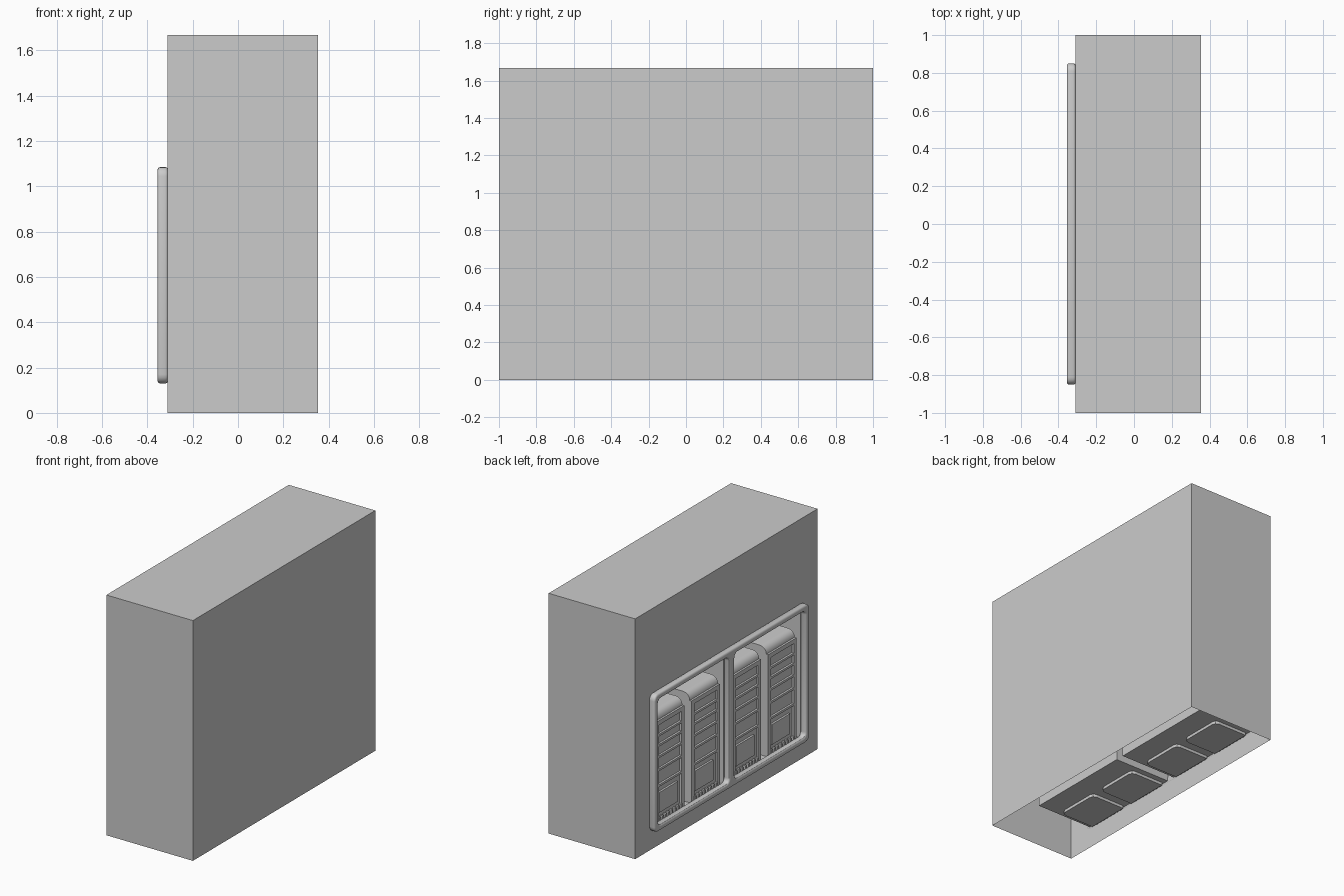
import bpy, bmesh, math
from mathutils import Vector, Matrix

if "Cube" in bpy.data.objects:
    bpy.data.objects.remove(bpy.data.objects["Cube"])

grey = bpy.data.materials.new("light_grey")
grey.use_nodes = True
grey.diffuse_color = (0.6, 0.6, 0.6, 1)
grey.node_tree.nodes["Principled BSDF"].inputs["Base Color"].default_value = (0.6, 0.6, 0.6, 1)

WALL, BACK, EAST, TOP = -0.31, 0.12, 0.354, 1.667
FLOOR, CEIL = 0.15, 1.06
BAYS = [(-0.81, -0.03), (0.03, 0.81)]


def finish(name, bm):
    mesh = bpy.data.meshes.new(name)
    bm.to_mesh(mesh)
    bm.free()
    obj = bpy.data.objects.new(name, mesh)
    bpy.context.collection.objects.link(obj)
    mesh.materials.append(grey)
    return obj


def box(bm, lo, hi):
    lo, hi = Vector(lo), Vector(hi)
    mat = Matrix.Translation((lo + hi) / 2) @ Matrix.Diagonal((*(hi - lo), 1))
    return bmesh.ops.create_cube(bm, size=1, matrix=mat)["verts"]


def drop_faces(bm, verts, axis, value):
    faces = {f for v in verts for f in v.link_faces
             if all(abs(w.co[axis] - value) < 1e-4 for w in f.verts)}
    bmesh.ops.delete(bm, geom=list(faces), context='FACES')


# Housing: thin shell, open below and with a pierced wall on the right
bm = bmesh.new()
shell = box(bm, (WALL, -1, 0), (EAST, 1, TOP))
drop_faces(bm, shell, 2, 0)
drop_faces(bm, shell, 0, WALL)
ys = [-1] + [y for bay in BAYS for y in bay] + [1]
zs = [0, FLOOR, CEIL, TOP]
for i in range(5):
    for j in range(3):
        if j == 1 and i in (1, 3):
            continue
        corners = [(ys[i], zs[j]), (ys[i], zs[j + 1]), (ys[i + 1], zs[j + 1]), (ys[i + 1], zs[j])]
        bm.faces.new([bm.verts.new((WALL, y, z)) for y, z in corners])
bmesh.ops.remove_doubles(bm, verts=bm.verts, dist=1e-4)
finish("housing", bm)

# Recessed bays, open toward the right side
for n, (y0, y1) in enumerate(BAYS):
    bm = bmesh.new()
    drop_faces(bm, box(bm, (WALL, y0, FLOOR), (BACK, y1, CEIL)), 0, WALL)
    finish(f"bay_{n + 1}", bm)


# Raised window frame with rounded corners and two openings
def rounded_loop(curve, y0, y1, z0, z1, r):
    pts = []
    centres = [(y1 - r, z1 - r), (y0 + r, z1 - r), (y0 + r, z0 + r), (y1 - r, z0 + r)]
    for k, (cy, cz) in enumerate(centres):
        for s in range(5):
            a = math.pi / 2 * (k + s / 4)
            pts.append((cy + r * math.cos(a), cz + r * math.sin(a)))
    spline = curve.splines.new('POLY')
    spline.points.add(len(pts) - 1)
    for p, (y, z) in zip(spline.points, pts):
        p.co = (y, z, 0, 1)
    spline.use_cyclic_u = True


curve = bpy.data.curves.new("window_frame", 'CURVE')
curve.dimensions = '2D'
curve.fill_mode = 'BOTH'
rounded_loop(curve, -0.85, 0.85, 0.13, 1.085, 0.04)
for y0, y1 in BAYS:
    rounded_loop(curve, y0, y1, FLOOR + 0.02, CEIL - 0.015, 0.03)
curve.extrude = 0.011
curve.bevel_depth = 0.012
curve.bevel_resolution = 2
curve.offset = -0.012
curve.materials.append(grey)
frame = bpy.data.objects.new("window_frame", curve)
bpy.context.collection.objects.link(frame)
frame.location.x = WALL - 0.022
frame.rotation_euler = (math.pi / 2, 0, math.pi / 2)
bpy.context.view_layer.objects.active = frame
frame.select_set(True)
bpy.ops.object.convert(target='MESH')
bpy.ops.object.shade_smooth_by_angle()


# Cabinets: rounded top, recessed louvred front, comb vent and foot
def cabinet(n, yc):
    half, front, top = 0.155, -0.295, 0.91
    bm = bmesh.new()
    box(bm, (front, yc - half, FLOOR), (0.02, yc + half, top))
    edges = [e for e in bm.edges if all(v.co.x < -0.2 and v.co.z > 0.5 for v in e.verts)]
    bmesh.ops.bevel(bm, geom=edges, offset=0.05, segments=4, profile=0.5, affect='EDGES')
    body = finish(f"cabinet_{n}", bm)
    bpy.ops.object.select_all(action='DESELECT')
    bpy.context.view_layer.objects.active = body
    body.select_set(True)
    bpy.ops.object.shade_smooth_by_angle()

    bm = bmesh.new()
    rim = front - 0.014
    for side in (-1, 1):
        y = yc + side * (half - 0.015)
        box(bm, (rim, y - 0.015, FLOOR), (front, y + 0.015, 0.86))
    box(bm, (rim, yc - half, 0.83), (front, yc + half, 0.86))
    for z in (0.75, 0.68, 0.60, 0.51, 0.40):
        box(bm, (rim, yc - half, z), (front, yc + half, z + 0.015))
    box(bm, (rim, yc - half + 0.07, 0.22), (front, yc + half - 0.04, 0.36))
    finish(f"cabinet_front_{n}", bm)

    bm = bmesh.new()
    for k in range(8):
        y = yc + (k - 3.5) * 0.034
        box(bm, (rim - 0.006, y - 0.008, FLOOR - 0.01), (front, y + 0.008, 0.19))
    finish(f"cabinet_vent_{n}", bm)

    bm = bmesh.new()
    box(bm, (front, yc - half, FLOOR - 0.02), (-0.04, yc + half, FLOOR))
    upright = [e for e in bm.edges if abs(e.verts[0].co.z - e.verts[1].co.z) > 0.01
               and e.verts[0].co.x > -0.1]
    bmesh.ops.bevel(bm, geom=upright, offset=0.03, segments=2, profile=0.5, affect='EDGES')
    finish(f"cabinet_foot_{n}", bm)


for n, yc in enumerate((-0.615, -0.225, 0.225, 0.615)):
    cabinet(n + 1, yc)
